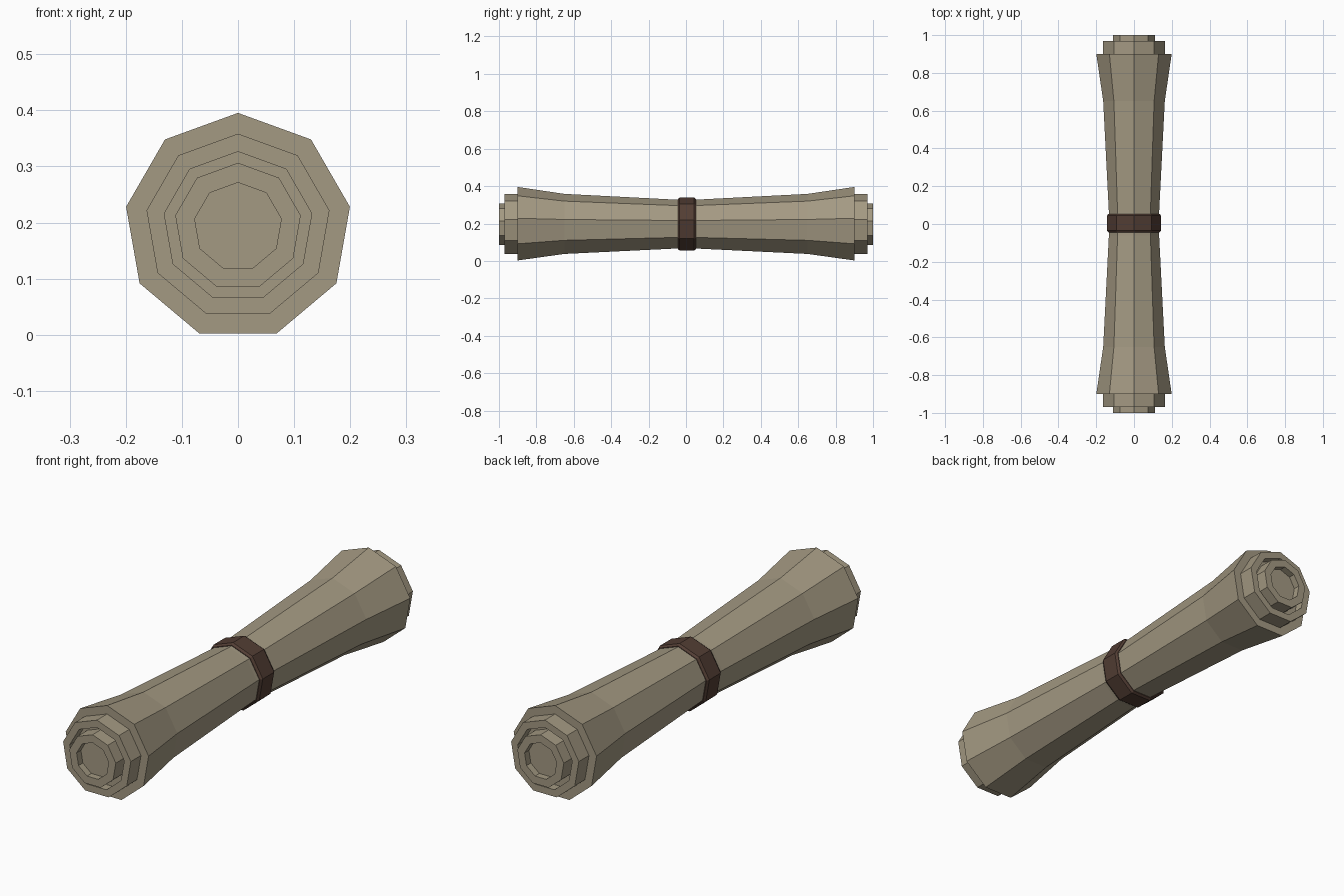
import bpy, bmesh, math

if "Cube" in bpy.data.objects:
    bpy.data.objects.remove(bpy.data.objects["Cube"])

SIDES = 9
CZ = 0.193  # height of the roll axis


def material(name, rgb):
    m = bpy.data.materials.new(name)
    m.diffuse_color = (*rgb, 1)
    m.use_nodes = True
    m.node_tree.nodes["Principled BSDF"].inputs["Base Color"].default_value = m.diffuse_color
    return m


def lathe(name, profile, mat, closed=False):
    """Revolve (y, radius) pairs around the roll axis as a nine-sided flat-faced solid."""
    bm = bmesh.new()
    rings = []
    for y, r in profile:
        ring = []
        for i in range(SIDES):
            a = math.pi / 2 + i * math.tau / SIDES
            ring.append(bm.verts.new((r * math.cos(a), y, CZ + r * math.sin(a))))
        rings.append(ring)
    pairs = list(zip(rings, rings[1:]))
    if closed:
        pairs.append((rings[-1], rings[0]))
    else:
        bm.faces.new(rings[0])
        bm.faces.new(rings[-1])
    for a, b in pairs:
        for i in range(SIDES):
            j = (i + 1) % SIDES
            bm.faces.new((a[i], a[j], b[j], b[i]))
    bmesh.ops.recalc_face_normals(bm, faces=bm.faces)
    mesh = bpy.data.meshes.new(name)
    bm.to_mesh(mesh)
    bm.free()
    mesh.materials.append(mat)
    ob = bpy.data.objects.new(name, mesh)
    bpy.context.collection.objects.link(ob)
    return ob


parchment = material("parchment", (0.37, 0.32, 0.225))
leather = material("dark leather", (0.085, 0.047, 0.034))

# Rolled sheet: pinched middle, flared ends, stepped layers with groove and hollow core
half = [(0.06, 0.135), (0.65, 0.1655), (0.9, 0.2025), (0.9, 0.1655), (0.97, 0.1655),
        (0.97, 0.1335), (0.93, 0.1335), (0.93, 0.1135), (1.0, 0.1135),
        (1.0, 0.0784), (0.97, 0.0784)]
lathe("rolled_scroll", [(-y, r) for y, r in reversed(half)] + half, parchment)

# Tie band with chamfered edges around the middle
lathe("tie_band", [(-0.044, 0.125), (-0.044, 0.138), (-0.034, 0.1455),
                   (0.044, 0.1455), (0.054, 0.138), (0.054, 0.125)], leather, closed=True)
